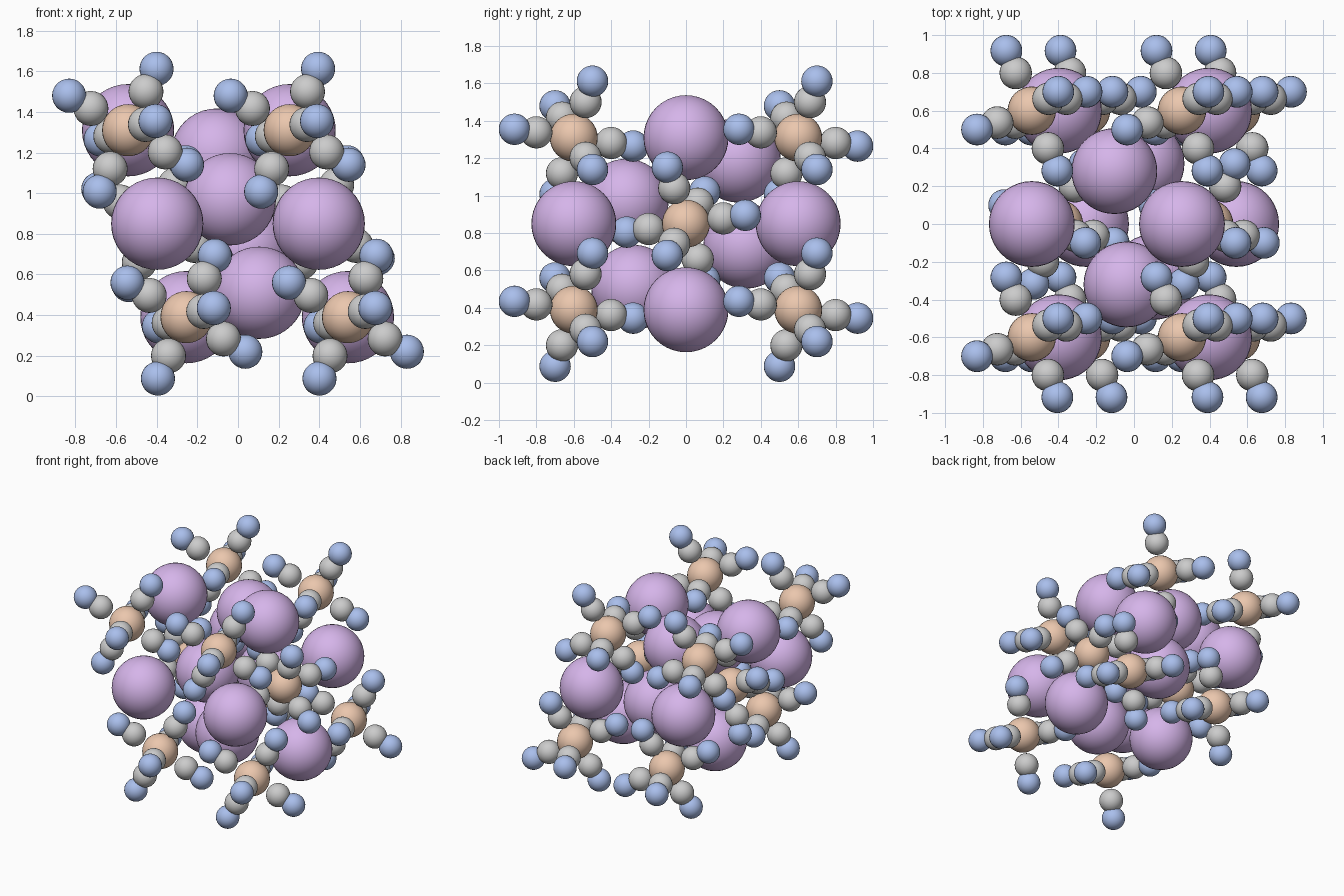
import bpy
from mathutils import Vector

if "Cube" in bpy.data.objects:
    bpy.data.objects.remove(bpy.data.objects["Cube"])

# Monoclinic cell: edges and centre
A = Vector((0.795, 0, 0))
B = Vector((0, 1.2, 0))
C = Vector((-0.287, 0, 0.92))
CENTRE = Vector((0, 0, 0.85))


def cell(u, v, w):
    """Cell fractions to model position."""
    return CENTRE + A * (u - 0.5) + B * (v - 0.5) + C * (w - 0.5)


def atom_mesh(name, radius, colour, seg):
    """Shared smooth sphere mesh for one kind of atom."""
    bpy.ops.mesh.primitive_uv_sphere_add(segments=seg, ring_count=seg // 2, radius=radius)
    ob = bpy.context.object
    bpy.ops.object.shade_smooth()
    mesh = ob.data
    mesh.name = name
    mat = bpy.data.materials.new(name)
    mat.diffuse_color = (*colour, 1)
    mat.use_nodes = True
    mat.node_tree.nodes["Principled BSDF"].inputs["Base Color"].default_value = mat.diffuse_color
    mesh.materials.append(mat)
    bpy.data.objects.remove(ob)
    return mesh


PURPLE = atom_mesh("potassium_atom", 0.227, (0.67, 0.46, 0.82), 40)
ORANGE = atom_mesh("iron_atom", 0.128, (0.83, 0.57, 0.42), 32)
GREY = atom_mesh("carbon_atom", 0.086, (0.62, 0.62, 0.61), 28)
BLUE = atom_mesh("nitrogen_atom", 0.084, (0.40, 0.52, 0.84), 28)


def place(mesh, pos):
    ob = bpy.data.objects.new(mesh.name, mesh)
    ob.location = pos
    bpy.context.collection.objects.link(ob)


# Three perpendicular arms of each octahedron (iron to nitrogen)
ARMS = [Vector((0.29, 0.10, -0.17)), Vector((0.14, 0.10, 0.302)), Vector((0.135, -0.317, 0.045))]


def octahedron(pos, flip):
    """Iron with six carbon-nitrogen arms; flip mirrors them in y."""
    place(ORANGE, pos)
    for arm in ARMS:
        for s in (1, -1):
            d = s * Vector((arm.x, arm.y * flip, arm.z))
            place(GREY, pos + d * 0.63)
            place(BLUE, pos + d)


for u in (0, 1):
    # Octahedra on cell corners and on the two side-face centres
    for v in (0, 1):
        for w in (0, 1):
            octahedron(cell(u, v, w), 1)
    octahedron(cell(u, 0.5, 0.5), -1)
    # Potassium on edge midpoints
    for t in (0, 1):
        place(PURPLE, cell(u, t, 0.5))
        place(PURPLE, cell(u, 0.5, t))

# Inner potassium, paired through the cell centre
for off in (Vector((-0.04, -0.32, 0.12)), Vector((0.104, -0.28, -0.34))):
    for s in (1, -1):
        place(PURPLE, CENTRE + off * s)
